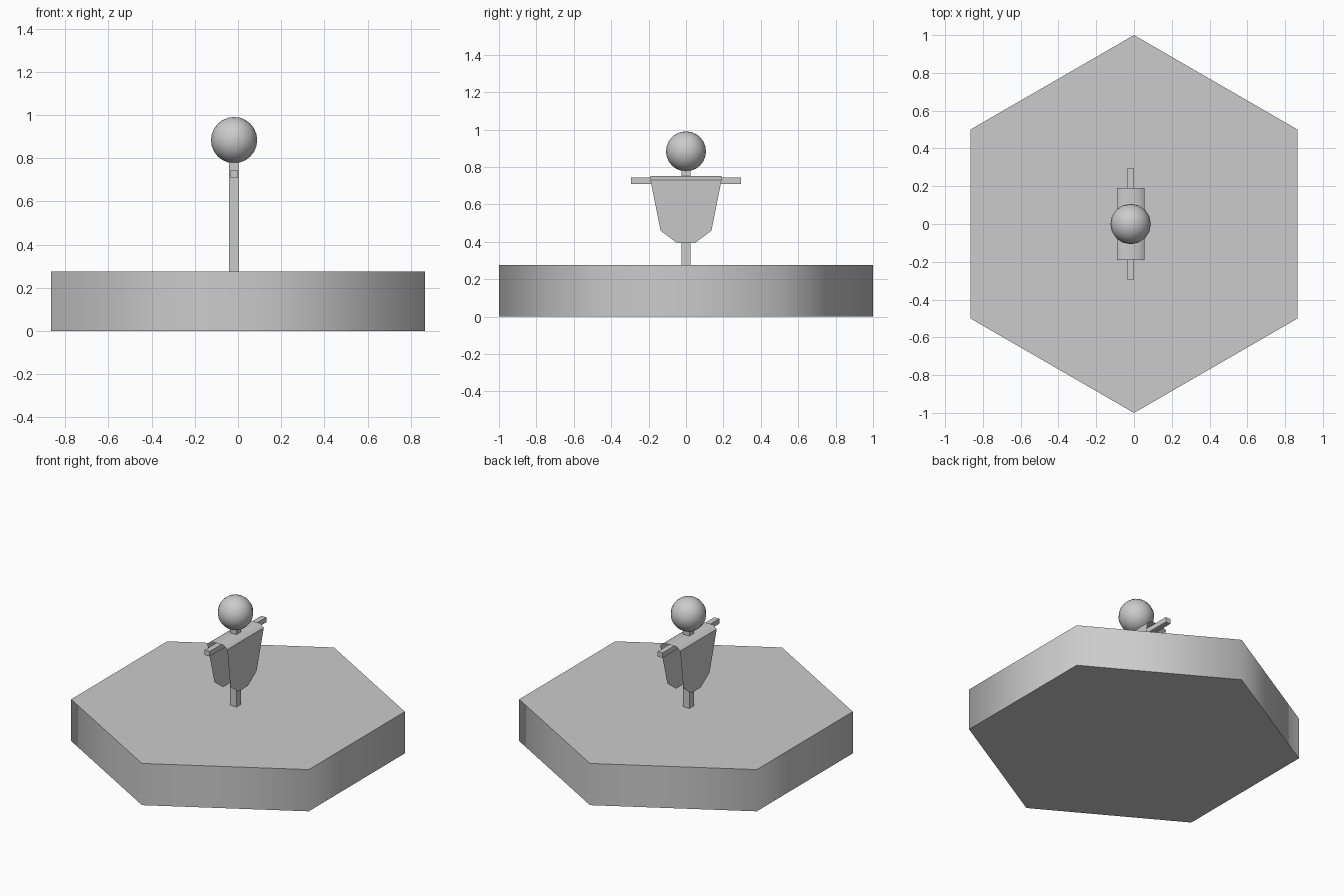
import bpy, bmesh
from math import radians

if "Cube" in bpy.data.objects:
    bpy.data.objects.remove(bpy.data.objects["Cube"])

CX = -0.018  # figure stands slightly off the tile centre


def smooth(obj, angle):
    bpy.ops.object.select_all(action='DESELECT')
    obj.select_set(True)
    bpy.context.view_layer.objects.active = obj
    bpy.ops.object.shade_smooth_by_angle(angle=radians(angle))


def box(name, center, size):
    bpy.ops.mesh.primitive_cube_add(size=1, location=center)
    obj = bpy.context.object
    obj.name = name
    obj.scale = size
    bpy.ops.object.transform_apply(location=False, rotation=False, scale=True)
    return obj


# Hexagonal ground tile, points towards front and back
bpy.ops.mesh.primitive_cylinder_add(vertices=6, radius=1, depth=0.275, location=(0, 0, 0.1375))
tile = bpy.context.object
tile.name = "hex_tile"
smooth(tile, 65)

# Wooden cross
box("post", (CX, 0, 0.53), (0.047, 0.047, 0.54))
box("crossbar", (CX, 0, 0.727), (0.036, 0.59, 0.033))

# Head
bpy.ops.mesh.primitive_uv_sphere_add(segments=16, ring_count=12, radius=0.107, location=(CX, 0, 0.884))
head = bpy.context.object
head.name = "head"
smooth(head, 60)

# Open-sided cloth draped over the crossbar: rows of (x offset, half width, z)
half = [(0.055, 0.05, 0.395), (0.058, 0.136, 0.46), (0.073, 0.19, 0.73), (0.045, 0.19, 0.752)]
rows = half + [(-x, w, z) for x, w, z in reversed(half)]
bm = bmesh.new()
pairs = [[bm.verts.new((CX + x, s * w, z)) for s in (-1, 1)] for x, w, z in rows]
for a, b in zip(pairs, pairs[1:]):
    bm.faces.new((a[0], a[1], b[1], b[0]))
mesh = bpy.data.meshes.new("shirt")
bm.to_mesh(mesh)
bm.free()
shirt = bpy.data.objects.new("shirt", mesh)
bpy.context.collection.objects.link(shirt)
smooth(shirt, 45)
